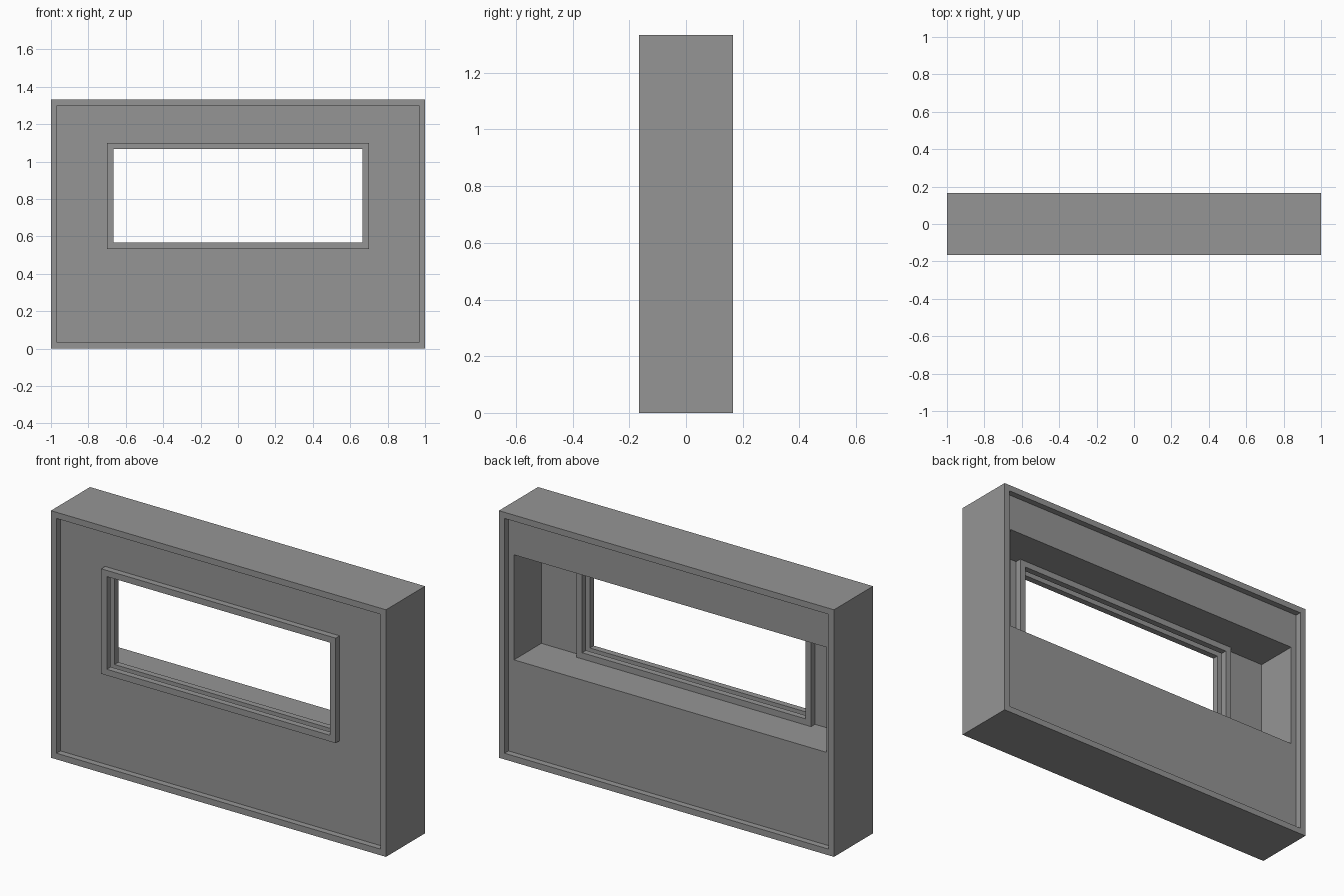
import bpy
import bmesh

if "Cube" in bpy.data.objects:
    bpy.data.objects.remove(bpy.data.objects["Cube"])

U = 1 / 30  # base module: every part is a multiple of this thickness

grey = bpy.data.materials.new("mid grey")
grey.diffuse_color = (0.3, 0.3, 0.3, 1)
grey.use_nodes = True
grey.node_tree.nodes["Principled BSDF"].inputs["Base Color"].default_value = grey.diffuse_color


def ring(name, outer, inner, y0, y1):
    """Rectangular ring in the xz plane, each rect = (half width, z low, z high) in modules."""
    bm = bmesh.new()

    def loop(rect, y):
        w, lo, hi = rect
        return [bm.verts.new((x * U, y * U, z * U))
                for x, z in ((-w, lo), (w, lo), (w, hi), (-w, hi))]

    loops = [loop(outer, y0), loop(inner, y0), loop(inner, y1), loop(outer, y1)]
    for a, b in zip(loops, loops[1:] + loops[:1]):
        for i in range(4):
            j = (i + 1) % 4
            bm.faces.new((a[i], a[j], b[j], b[i]))
    bmesh.ops.recalc_face_normals(bm, faces=bm.faces)
    mesh = bpy.data.meshes.new(name)
    bm.to_mesh(mesh)
    bm.free()
    mesh.materials.append(grey)
    obj = bpy.data.objects.new(name, mesh)
    bpy.context.collection.objects.link(obj)
    return obj


BLOCK = (30, 0, 40)        # outside of the wall block
PANEL = (29, 1, 39)        # recessed panel inside the rim
NICHE = (28, 16, 33)       # wide niche on the back
WINDOW = (21, 16, 33)      # window cut-out
PANE = (20, 17, 32)        # clear opening inside the frames

# Border around the whole wall, standing proud front and back
ring("outer_rim", BLOCK, PANEL, -5, 5)
# Thin front skin and thick back body with the niche
ring("front_wall", PANEL, WINDOW, -4, -3)
ring("back_wall", PANEL, NICHE, -3, 4)
# Window frames either side of the skin, leaving a groove between them
ring("front_window_frame", WINDOW, PANE, -5, -4)
ring("back_window_frame", WINDOW, PANE, -3, -2)
